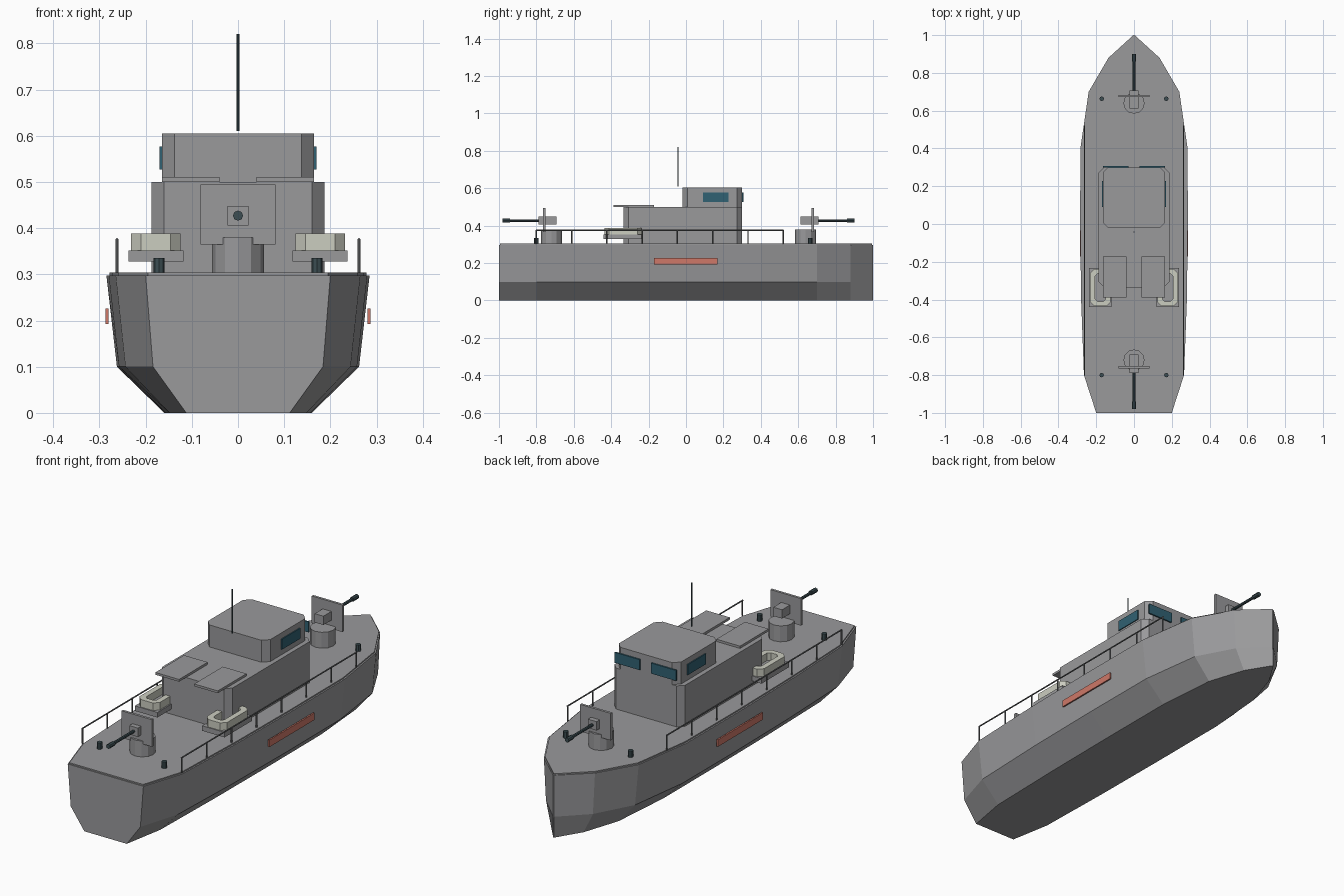
import bpy
import bmesh
import math
from mathutils import Matrix

cube = bpy.data.objects.get("Cube")
if cube:
    bpy.data.objects.remove(cube, do_unlink=True)


def material(name, rgb):
    m = bpy.data.materials.new(name)
    m.use_nodes = True
    colour = (*rgb, 1)
    m.diffuse_color = colour
    m.node_tree.nodes["Principled BSDF"].inputs["Base Color"].default_value = colour
    return m


GREY = material("ship grey", (0.32, 0.32, 0.33))
RAIL = material("rail grey", (0.14, 0.145, 0.15))
DARK = material("gunmetal", (0.045, 0.075, 0.085))
GLASS = material("window teal", (0.03, 0.12, 0.17))
CREAM = material("raft cream", (0.6, 0.61, 0.53))
RED = material("marking red", (0.62, 0.19, 0.14))


def finish(name, bm, mat):
    bmesh.ops.recalc_face_normals(bm, faces=bm.faces)
    mesh = bpy.data.meshes.new(name)
    bm.to_mesh(mesh)
    bm.free()
    mesh.materials.append(mat)
    obj = bpy.data.objects.new(name, mesh)
    bpy.context.collection.objects.link(obj)
    return obj


def loft(name, rings, mat, closed=False):
    """Skin a row of equal rings; cap the ends, or join them when closed."""
    bm = bmesh.new()
    loops = [[bm.verts.new(p) for p in ring] for ring in rings]
    n = len(loops[0])
    pairs = list(zip(loops, loops[1:]))
    if closed:
        pairs.append((loops[-1], loops[0]))
    else:
        bm.faces.new(loops[0])
        bm.faces.new(loops[-1])
    for a, b in pairs:
        for i in range(n):
            j = (i + 1) % n
            bm.faces.new((a[i], a[j], b[j], b[i]))
    return finish(name, bm, mat)


def box(name, x, y, z, mat):
    bm = bmesh.new()
    size = [b - a for a, b in (x, y, z)]
    mid = [(a + b) / 2 for a, b in (x, y, z)]
    bmesh.ops.create_cube(bm, size=1, matrix=Matrix.Translation(mid) @ Matrix.Diagonal((*size, 1)))
    return finish(name, bm, mat)


def rod(name, mid, radius, length, mat, axis="Z", sides=8):
    bm = bmesh.new()
    turn = Matrix.Rotation(math.pi / 2, 4, "X") if axis == "Y" else Matrix()
    bmesh.ops.create_cone(bm, cap_ends=True, segments=sides, radius1=radius, radius2=radius,
                          depth=length, matrix=Matrix.Translation(mid) @ turn)
    return finish(name, bm, mat)


def outline(x, y, z, cut):
    """Rectangle with chamfered corners at height z."""
    (x0, x1), (y0, y1) = x, y
    return [(x0 + cut, y0, z), (x1 - cut, y0, z), (x1, y0 + cut, z), (x1, y1 - cut, z),
            (x1 - cut, y1, z), (x0 + cut, y1, z), (x0, y1 - cut, z), (x0, y0 + cut, z)]


def cabin(name, x, y, z, cut):
    return loft(name, [outline(x, y, h, cut) for h in z], GREY)


def span(side, a, b):
    return tuple(sorted((side * a, side * b)))


# Hull: half breadth at each station, narrowed at chine and keel
STATIONS = [(-1, 0.2), (-0.8, 0.265), (-0.4, 0.28), (0, 0.285), (0.4, 0.284),
            (0.7, 0.24), (0.88, 0.135), (1, 0.003)]
LEVELS = [(0, 0.56), (0.1, 0.92), (0.298, 1)]
loft("hull", [[(-w * k, y, z) for z, k in LEVELS] + [(w * k, y, z) for z, k in reversed(LEVELS)]
              for y, w in STATIONS], GREY)

# Deck plate
edge = [(w * 0.975, y * 0.995) for y, w in STATIONS]
edge += [(-x, y) for x, y in reversed(edge)]
loft("deck", [[(x, y, z) for x, y in edge] for z in (0.29, 0.304)], GREY)

# Superstructure and mast
cabin("deckhouse", (-0.187, 0.187), (-0.335, 0.3), (0.3, 0.5), 0.027)
cabin("wheelhouse", (-0.165, 0.165), (-0.02, 0.3), (0.5, 0.605), 0.028)
rod("antenna", (0, -0.043, 0.715), 0.003, 0.21, DARK)

# Parts on both sides
for side, tag in ((1, "left"), (-1, "right")):
    box(tag + "_roof_panel", span(side, 0.04, 0.165), (-0.388, -0.172), (0.5, 0.511), GREY)
    box(tag + "_front_window", span(side, 0.03, 0.163), (0.3, 0.307), (0.527, 0.577), GLASS)
    box(tag + "_side_window", span(side, 0.163, 0.17), (0.09, 0.228), (0.527, 0.577), GLASS)
    box(tag + "_hull_marking", span(side, 0.28, 0.287), (-0.172, 0.168), (0.193, 0.226), RED)

    # Life raft: cream ring on a floating shelf
    box(tag + "_raft_shelf", span(side, 0.118, 0.237), (-0.44, -0.232), (0.328, 0.352), GREY)
    outer, inner = (span(side, 0.124, 0.232), (-0.435, -0.237)), (span(side, 0.15, 0.206), (-0.409, -0.263))
    loft(tag + "_life_raft", [outline(*outer, 0.352, 0.022), outline(*outer, 0.388, 0.022),
                              outline(*inner, 0.388, 0.012), outline(*inner, 0.352, 0.012)],
         CREAM, closed=True)

    # Railing
    rail_x = side * 0.262
    for i in range(8):
        rod(f"{tag}_rail_post_{i}", (rail_x, -0.8 + i * 0.1885, 0.34), 0.0035, 0.074, RAIL, sides=6)
    rod(tag + "_rail", (rail_x, -0.14, 0.375), 0.0035, 1.325, RAIL, "Y", 6)

    # Bollards
    for end, y in (("bow", 0.663), ("stern", -0.8)):
        rod(f"{tag}_{end}_bollard", (side * 0.171, y, 0.318), 0.012, 0.034, DARK)

# Guns: d points the barrel along the ship
for tag, y, d in (("bow", 0.64, 1), ("stern", -0.72, -1)):
    rod(tag + "_gun_pedestal", (0, y, 0.341), 0.056, 0.078, GREY, sides=12)
    box(tag + "_gun_shield", (-0.081, 0.081), sorted((y + d * 0.032, y + d * 0.044)), (0.365, 0.494), GREY)
    box(tag + "_gun_breech", (-0.023, 0.023), sorted((y - d * 0.028, y + d * 0.068)), (0.406, 0.448), GREY)
    rod(tag + "_gun_barrel", (0, y + d * 0.16, 0.427), 0.007, 0.19, DARK, "Y")
    rod(tag + "_gun_muzzle", (0, y + d * 0.24, 0.427), 0.011, 0.04, DARK, "Y")
